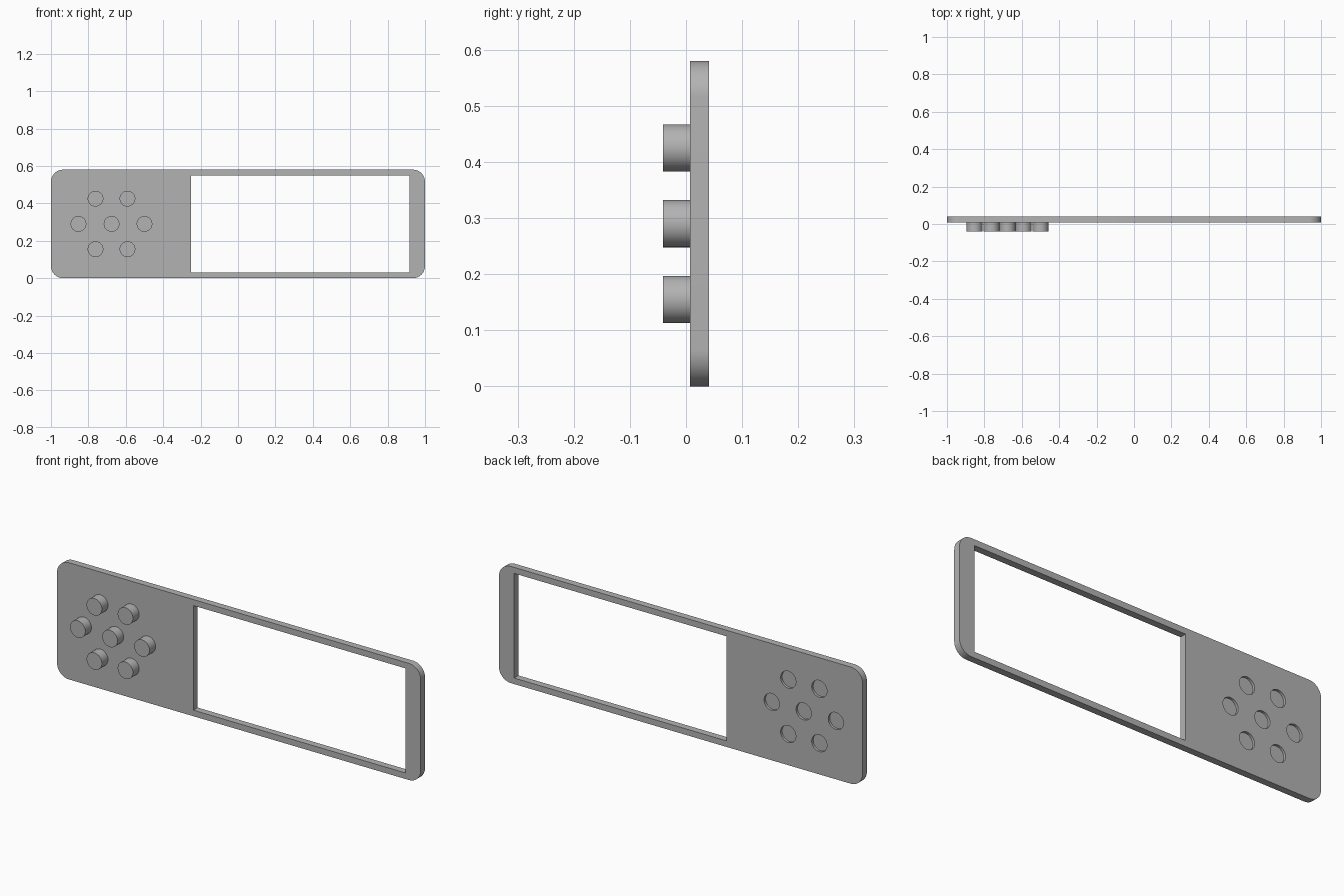
import bpy, bmesh
from math import cos, sin, pi, radians
from mathutils import Matrix, Vector

if "Cube" in bpy.data.objects:
    bpy.data.objects.remove(bpy.data.objects["Cube"])

WIDTH, HEIGHT, CORNER = 2.0, 0.58, 0.065
FRONT, BACK = 0.007, 0.041
PEG_TIP, PEG_RADIUS, RECESS = -0.041, 0.042, 0.012
MID_Z = HEIGHT / 2
PEGS = [(-0.853, 0), (-0.676, 0), (-0.5, 0)]
PEGS += [(x, z) for x in (-0.762, -0.591) for z in (-0.135, 0.135)]

grey = bpy.data.materials.new("plain grey")
grey.use_nodes = True
grey.diffuse_color = (0.45, 0.45, 0.45, 1)
grey.node_tree.nodes["Principled BSDF"].inputs["Base Color"].default_value = grey.diffuse_color


def finish(name, bm):
    bmesh.ops.recalc_face_normals(bm, faces=bm.faces)
    mesh = bpy.data.meshes.new(name)
    bm.to_mesh(mesh)
    bm.free()
    mesh.materials.append(grey)
    obj = bpy.data.objects.new(name, mesh)
    bpy.context.collection.objects.link(obj)
    return obj


def activate(obj):
    bpy.ops.object.select_all(action='DESELECT')
    obj.select_set(True)
    bpy.context.view_layer.objects.active = obj


def prism(bm, outline, y0, y1):
    """Extrude an x-z outline from y0 to y1."""
    face = bm.faces.new([bm.verts.new((x, y0, z)) for x, z in outline])
    ext = bmesh.ops.extrude_face_region(bm, geom=[face])
    verts = [v for v in ext["geom"] if isinstance(v, bmesh.types.BMVert)]
    bmesh.ops.translate(bm, verts=verts, vec=(0, y1 - y0, 0))


def circle(x, z, radius, start=0, sweep=2 * pi, steps=48, closed=True):
    count = steps if closed else steps + 1
    return [(x + radius * cos(start + sweep * i / steps),
             z + radius * sin(start + sweep * i / steps)) for i in range(count)]


# Rounded plate
outline = []
for i, (sx, sz) in enumerate([(1, 1), (-1, 1), (-1, -1), (1, -1)]):
    outline += circle(sx * (WIDTH / 2 - CORNER), MID_Z + sz * (MID_Z - CORNER),
                      CORNER, i * pi / 2, pi / 2, 12, False)
bm = bmesh.new()
prism(bm, outline, FRONT, BACK)
plate = finish("face_plate", bm)

# Window opening and shallow recesses behind the pegs
bm = bmesh.new()
left, right, low, high = -0.251, 0.917, 0.03, 0.55
prism(bm, [(left, low), (right, low), (right, high), (left, high)], -0.1, 0.1)
for x, z in PEGS:
    prism(bm, circle(x, MID_Z + z, PEG_RADIUS), BACK - RECESS, 0.1)
cutter = finish("opening_cutter", bm)
cutter.hide_render = True
activate(plate)
cut = plate.modifiers.new("openings", 'BOOLEAN')
cut.operation, cut.solver, cut.object = 'DIFFERENCE', 'EXACT', cutter
bpy.ops.object.modifier_apply(modifier=cut.name)
bpy.data.objects.remove(cutter)
bpy.ops.object.shade_smooth_by_angle(angle=radians(30))

# Round pegs on the front
for i, (x, z) in enumerate(PEGS):
    bm = bmesh.new()
    prism(bm, circle(x, MID_Z + z, PEG_RADIUS), PEG_TIP, FRONT + 0.01)
    peg = finish(f"button_peg_{i + 1}", bm)
    activate(peg)
    bpy.ops.object.shade_smooth_by_angle(angle=radians(30))
